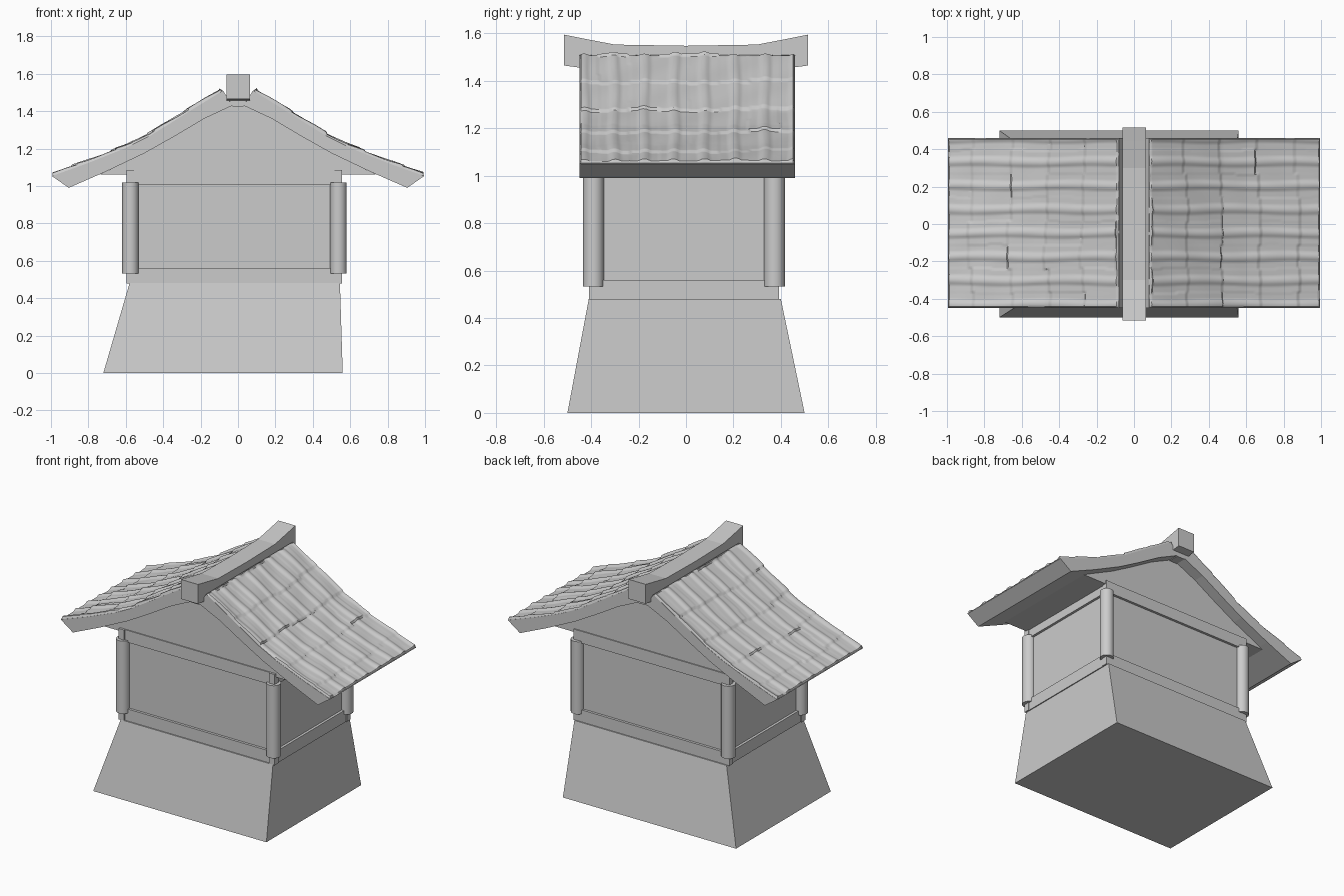
import bpy, bmesh, math, random
from mathutils import Vector

if "Cube" in bpy.data.objects:
    bpy.data.objects.remove(bpy.data.objects["Cube"])
random.seed(4)


def make(name, verts, faces):
    me = bpy.data.meshes.new(name)
    bm = bmesh.new()
    vs = [bm.verts.new(v) for v in verts]
    for f in faces:
        bm.faces.new([vs[i] for i in f])
    bmesh.ops.recalc_face_normals(bm, faces=bm.faces)
    bm.to_mesh(me)
    bm.free()
    ob = bpy.data.objects.new(name, me)
    bpy.context.collection.objects.link(ob)
    return ob


def loft(name, rings):
    # closed solid through rings of equal point count
    n = len(rings[0])
    verts = [p for r in rings for p in r]
    faces = [list(range(n)), [len(verts) - n + i for i in range(n)]]
    for k in range(len(rings) - 1):
        for i in range(n):
            j = (i + 1) % n
            faces.append([k * n + i, k * n + j, k * n + n + j, k * n + n + i])
    return make(name, verts, faces)


def rect(x0, x1, y0, y1, z):
    return [(x0, y0, z), (x1, y0, z), (x1, y1, z), (x0, y1, z)]


def box(name, x0, x1, y0, y1, z0, z1):
    return loft(name, [rect(x0, x1, y0, y1, z0), rect(x0, x1, y0, y1, z1)])


def extrude_y(name, profile, y0, y1):
    return loft(name, [[(x, y, z) for x, z in profile] for y in (y0, y1)])


# Flared base and walls
loft("base", [rect(-.72, .56, -.5, .5, 0), rect(-.58, .545, -.41, .40, .48)])
X0, X1, Y0, Y1 = -.595, .56, -.41, .40
box("wall_core", X0 + .025, X1 - .025, Y0 + .025, Y1 - .025, .47, 1.085)

# Sills and top beams on all sides
for nm, z0, z1 in (("sill", .478, .56), ("top_beam", 1.005, 1.085)):
    box(nm + "_front", X0 + .03, X1 - .03, Y0 + .008, Y0 + .04, z0, z1)
    box(nm + "_back", X0 + .03, X1 - .03, Y1 - .04, Y1 - .008, z0, z1)
    box(nm + "_left", X0 + .008, X0 + .04, Y0 + .03, Y1 - .03, z0, z1)
    box(nm + "_right", X1 - .04, X1 - .008, Y0 + .03, Y1 - .03, z0, z1)

# Corner posts: square core with round column
for cx in (X0 + .02, X1 - .023):
    for cy in (Y0 + .02, Y1 - .027):
        box("corner_core", cx - .02, cx + .02, cy - .02, cy + .02, .478, 1.085)
        bpy.ops.mesh.primitive_cylinder_add(vertices=24, radius=.044, depth=.485,
                                            location=(cx, cy, .775))
        bpy.context.object.name = "corner_column"
        bpy.ops.object.shade_smooth_by_angle()

# Roof profiles (right half): upper surface and underside
TOP = [(.08, 1.51), (.25, 1.405), (.47, 1.268), (.6, 1.203), (.8, 1.123), (.995, 1.053)]
UNDER = [(.905, .99), (.71, 1.075), (.5, 1.175), (.34, 1.265), (.18, 1.36), (.03, 1.43)]

# Gable infill with flat soffit
half = [(.735, 1.062)] + [(x, z + .004) for x, z in UNDER[2:]]
extrude_y("gable", half + [(-x, z) for x, z in reversed(half)], Y0 + .015, Y1 - .015)


lens = [0]
for a, b in zip(TOP, TOP[1:]):
    lens.append(lens[-1] + math.dist(a, b))


def roof_point(s):
    # point and normal on the upper surface at arc length s
    for i in range(len(TOP) - 1):
        if s <= lens[i + 1] or i == len(TOP) - 2:
            a, b = Vector(TOP[i]), Vector(TOP[i + 1])
            d = b - a
            return a + d * ((s - lens[i]) / d.length), Vector((-d.y, d.x)).normalized()


# Roof slabs and weathered tile surface
RY0, RY1, NU, NV = -.45, .46, 100, 112
PITCH, COURSES = .127, 4.6
for side, sx in (("right", 1), ("left", -1)):
    extrude_y("roof_slab_" + side, [(sx * x, z) for x, z in TOP + UNDER], RY0, RY1)
    jit = [[random.uniform(-.018, .018) for _ in range(12)] for _ in range(2)]
    lift = [[random.uniform(-.002, .002) for _ in range(12)] for _ in range(12)]
    verts, faces = [], []
    for i in range(NU + 1):
        s = lens[-1] * i / NU
        p, n = roof_point(s)
        for j in range(NV + 1):
            y = RY0 + (RY1 - RY0) * j / NV
            t = (y + .43 + .004 * math.sin(s * 9 + j * .1)) / PITCH
            col = int(math.floor(t + .5))
            d = abs(t - round(t))
            c = (s + jit[0][col % 12]) / lens[-1] * COURSES
            row = int(math.floor(c))
            f = c - row
            h = .003 + .007 * f + lift[row % 12][col % 12]
            h += .009 * max(0, 1 - (d / .2) ** 2)
            h += .002 * math.sin(17 * y + 23 * s)
            if i in (0, NU) or j in (0, NV):
                h = -.004
            q = p + n * max(h, -.004)
            verts.append((sx * q.x, y, q.y))
    w = NV + 1
    for i in range(NU):
        for j in range(NV):
            a = i * w + j
            faces.append([a, a + 1, a + w + 1, a + w])
    if sx == -1:
        faces = [f[::-1] for f in faces]
    tiles = make("roof_tiles_" + side, verts, faces)
    bpy.context.view_layer.objects.active = tiles
    bpy.ops.object.select_all(action='DESELECT')
    tiles.select_set(True)
    bpy.ops.object.shade_smooth_by_angle(angle=math.radians(40))

# Ridge beam with upturned ends and tapered underside
rings = []
for y, zt, zb in ((-.515, 1.595, 1.465), (-.44, 1.58, 1.455), (-.30, 1.553, 1.45),
                  (0, 1.548, 1.45), (.30, 1.553, 1.45), (.44, 1.58, 1.455), (.515, 1.595, 1.465)):
    rings.append([(-.062, y, zt), (.064, y, zt), (.064, y, zb), (-.062, y, zb)])
loft("ridge_beam", rings)
extrude_y("ridge_keel", [(-.05, 1.465), (.05, 1.465), (.03, 1.425), (-.03, 1.425)], RY0, RY1)
